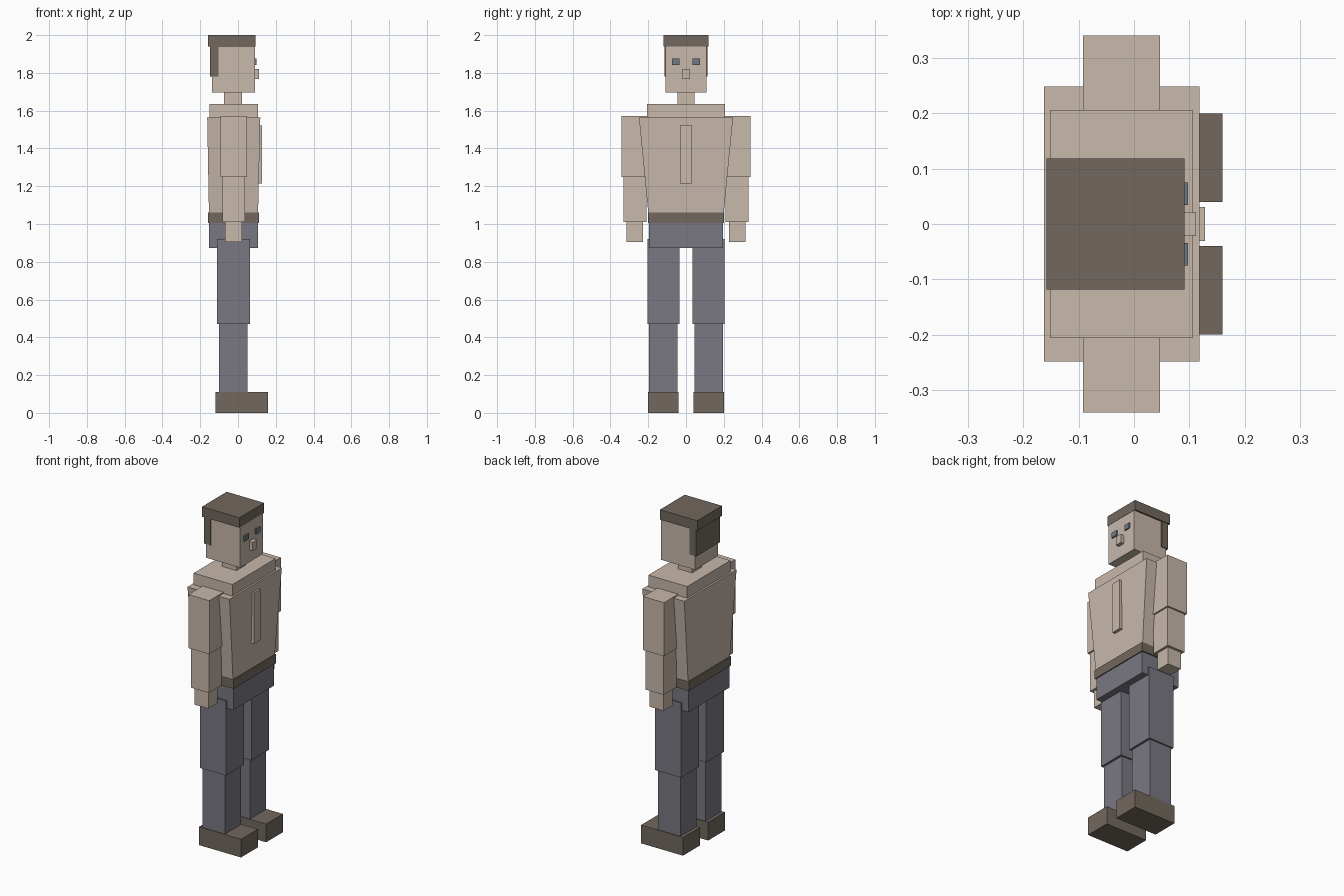
import bpy, bmesh

if "Cube" in bpy.data.objects:
    bpy.data.objects.remove(bpy.data.objects["Cube"])


def material(name, rgb):
    m = bpy.data.materials.new(name)
    m.diffuse_color = (*rgb, 1)
    m.use_nodes = True
    m.node_tree.nodes["Principled BSDF"].inputs["Base Color"].default_value = m.diffuse_color
    return m


SKIN = material("warm beige", (0.577, 0.479, 0.410))
BROWN = material("dark brown", (0.168, 0.140, 0.112))
DENIM = material("slate grey", (0.195, 0.188, 0.223))
EYE = material("eye blue grey", (0.165, 0.190, 0.235))


def box(name, mat, x, y, z, top=None):
    """Box from (min, max) ranges; top = optional (x, y) ranges of the upper face."""
    tx, ty = top or (x, y)
    bm = bmesh.new()
    bmesh.ops.create_cube(bm, size=1)
    for v in bm.verts:
        rx, ry = (tx, ty) if v.co.z > 0 else (x, y)
        v.co = (rx[v.co.x > 0], ry[v.co.y > 0], z[v.co.z > 0])
    me = bpy.data.meshes.new(name)
    bm.to_mesh(me)
    bm.free()
    me.materials.append(mat)
    ob = bpy.data.objects.new(name, me)
    bpy.context.collection.objects.link(ob)
    return ob


def pair(name, mat, x, y, z):
    """Left (+y) and right (-y) copies of a box."""
    box("left_" + name, mat, x, y, z)
    box("right_" + name, mat, x, (-y[1], -y[0]), z)


# Legs and shoes
pair("shoe", BROWN, (-0.12, 0.16), (0.04, 0.20), (0, 0.11))
pair("shin", DENIM, (-0.10, 0.05), (0.044, 0.196), (0.11, 0.475))
pair("thigh", DENIM, (-0.11, 0.064), (0.035, 0.205), (0.47, 0.92))

# Hips, belt and torso
box("hips", DENIM, (-0.153, 0.105), (-0.195, 0.195), (0.872, 1.01))
box("belt", BROWN, (-0.16, 0.111), (-0.202, 0.202), (1.005, 1.06))
box("torso", SKIN, (-0.153, 0.105), (-0.195, 0.195), (1.01, 1.565),
    top=((-0.163, 0.118), (-0.249, 0.249)))
box("shoulder_yoke", SKIN, (-0.152, 0.107), (-0.206, 0.206), (1.56, 1.635))
box("shirt_placket", SKIN, (0.10, 0.128), (-0.031, 0.031), (1.215, 1.522))

# Arms
pair("upper_arm", SKIN, (-0.092, 0.047), (0.20, 0.341), (1.25, 1.573))
pair("forearm", SKIN, (-0.083, 0.037), (0.209, 0.331), (1.01, 1.25))
pair("hand", SKIN, (-0.07, 0.022), (0.228, 0.315), (0.905, 1.01))

# Head
box("neck", SKIN, (-0.073, 0.022), (-0.046, 0.046), (1.63, 1.70))
box("head", SKIN, (-0.137, 0.09), (-0.109, 0.109), (1.695, 1.96))
box("nose", SKIN, (0.085, 0.112), (-0.021, 0.021), (1.768, 1.82))
pair("eye", EYE, (0.089, 0.098), (0.034, 0.075), (1.843, 1.875))

# Hair
box("hair_top", BROWN, (-0.158, 0.0915), (-0.118, 0.118), (1.94, 2.0))
box("hair_back", BROWN, (-0.148, -0.103), (-0.114, 0.114), (1.78, 1.95))
